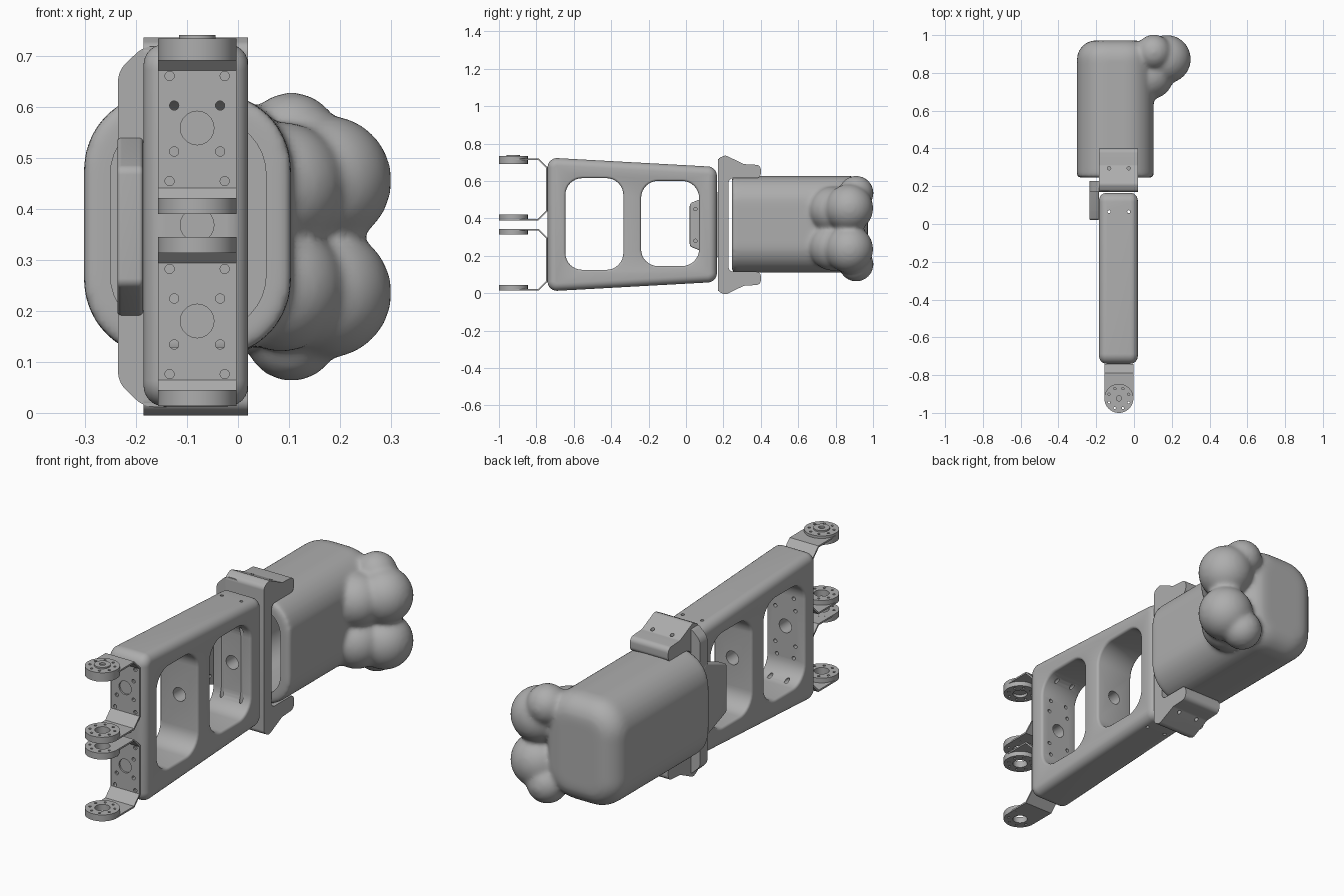
import bpy, bmesh, math
from mathutils import Vector, Matrix

if "Cube" in bpy.data.objects:
    bpy.data.objects.remove(bpy.data.objects["Cube"])

GREY = (0.42, 0.42, 0.42, 1)
mat = bpy.data.materials.new("plain_grey")
mat.use_nodes = True
mat.diffuse_color = GREY
mat.node_tree.nodes["Principled BSDF"].inputs["Base Color"].default_value = GREY

MID = -0.08      # middle of the frame in x
PIVOT = -0.923   # hinge axis in y
parts = []


def make(name, bm, keep=True):
    bmesh.ops.recalc_face_normals(bm, faces=bm.faces[:])
    mesh = bpy.data.meshes.new(name)
    bm.to_mesh(mesh)
    bm.free()
    mesh.materials.append(mat)
    ob = bpy.data.objects.new(name, mesh)
    bpy.context.collection.objects.link(ob)
    if keep:
        parts.append(ob)
    return ob


def bake(ob):
    dg = bpy.context.evaluated_depsgraph_get()
    mesh = bpy.data.meshes.new_from_object(ob.evaluated_get(dg))
    ob.modifiers.clear()
    ob.data = mesh


def cut(ob, cutter):
    mod = ob.modifiers.new("cut", 'BOOLEAN')
    mod.operation, mod.solver, mod.object = 'DIFFERENCE', 'EXACT', cutter
    bake(ob)
    bpy.data.objects.remove(cutter)


def rounded(points, r, n=8):
    """Polygon with circular corner fillets."""
    out = []
    pts = [Vector(p) for p in points]
    for i, p in enumerate(pts):
        u, v = pts[i - 1] - p, pts[(i + 1) % len(pts)] - p
        half = u.angle(v) / 2
        t = min(r / math.tan(half), 0.48 * u.length, 0.48 * v.length)
        a, b, w = p + u.normalized() * t, p + v.normalized() * t, math.sin(half)
        for k in range(n + 1):
            s = k / n
            ka, kp, kb = (1 - s) ** 2, 2 * w * s * (1 - s), s * s
            out.append((a * ka + p * kp + b * kb) / (ka + kp + kb))
    return out


def slab_mesh(points, axis, lo, hi, r, edges=(0, 0)):
    """Rounded outline pushed along x (outline in y, z) or y (outline in x, z)."""
    bm = bmesh.new()
    place = (lambda p, d: (d, p.x, p.y)) if axis == 'X' else (lambda p, d: (p.x, d, p.y))
    outline = rounded(points, r)
    rings = [[bm.verts.new(place(p, d)) for p in outline] for d in (lo, hi)]
    caps = [bm.faces.new(ring) for ring in rings]
    n = len(outline)
    for i in range(n):
        j = (i + 1) % n
        bm.faces.new((rings[0][i], rings[0][j], rings[1][j], rings[1][i]))
    bmesh.ops.recalc_face_normals(bm, faces=bm.faces[:])
    rims = [list(c.edges) for c in caps]
    for rim, width in zip(rims, edges):
        if width:
            bmesh.ops.bevel(bm, geom=rim, offset=width, segments=6, profile=0.5, affect='EDGES')
    return bm


def box(a0, a1, b0, b1):
    return [(a0, b0), (a1, b0), (a1, b1), (a0, b1)]


def add_cyl(bm, at, axis, r, depth, sides=32):
    turn = {'X': Matrix.Rotation(math.pi / 2, 4, 'Y'),
            'Y': Matrix.Rotation(math.pi / 2, 4, 'X'), 'Z': Matrix()}[axis]
    bmesh.ops.create_cone(bm, cap_ends=True, segments=sides, radius1=r, radius2=r,
                          depth=depth, matrix=Matrix.Translation(at) @ turn)


def drill(ob, holes):
    bm = bmesh.new()
    for at, axis, r, depth in holes:
        add_cyl(bm, at, axis, r, depth, 20)
    cut(ob, make("drill_cutter", bm, False))


# Screw pattern of the two front brackets
centres = (0.558, 0.18)
screws = []
for c in centres:
    for dz, dx in ((0.102, 0.054), (0.044, 0.045), (-0.046, 0.045), (-0.104, 0.054)):
        screws += [((MID + s * dx, -0.73, c + dz), 'Y', 0.009, 0.3) for s in (-1, 1)]

# Tapered frame with two windows
frame = make("frame", slab_mesh([(-0.74, 0.01), (0.165, 0.06), (0.165, 0.675), (-0.74, 0.725)],
                                'X', -0.185, 0.02, 0.05, (0.04, 0.04)))
for y0, y1, z0, z1 in ((-0.645, -0.335, 0.125, 0.615), (-0.24, 0.07, 0.145, 0.6)):
    cut(frame, make("window_cutter", slab_mesh(box(y0, y1, z0, z1), 'X', -0.4, 0.3, 0.09), False))
soft = frame.modifiers.new("soft", 'BEVEL')
soft.width, soft.segments, soft.limit_method, soft.angle_limit = 0.012, 3, 'ANGLE', math.radians(60)
bake(frame)
drill(frame, screws + [((MID, -0.3, 0.368), 'Y', 0.033, 1.0)]
      + [((MID + s * 0.052, 0.065, 0.368), 'Z', 0.008, 1.0) for s in (-1, 1)])


# Hinge discs
def horn(name, z, thick, ring=True):
    bm = bmesh.new()
    add_cyl(bm, (MID, PIVOT, z), 'Z', 0.077, thick, 48)
    ob = make(name, bm)
    holes = [((MID, PIVOT, z), 'Z', 0.034, 0.1)]
    if ring:
        for k in range(8):
            a = k * math.pi / 4 + 0.39
            holes.append(((MID + 0.056 * math.cos(a), PIVOT + 0.056 * math.sin(a), z), 'Z', 0.006, 0.1))
    drill(ob, holes)


# Front brackets: bent strips with a rounded tip and a disc at each end
for label, c, top, low in (("upper", centres[0], 0.717, 0.394), ("lower", centres[1], 0.34, 0.018)):
    path = [(PIVOT, top), (-0.79, top), (-0.745, top - 0.045),
            (-0.745, low + 0.045), (-0.79, low), (PIVOT, low)]
    bm = bmesh.new()
    rows = [[bm.verts.new((x, y, z)) for y, z in path] for x in (MID - 0.077, MID + 0.077)]
    for i in range(len(path) - 1):
        bm.faces.new((rows[0][i], rows[0][i + 1], rows[1][i + 1], rows[1][i]))
    bracket = make(label + "_bracket", bm)
    shell = bracket.modifiers.new("shell", 'SOLIDIFY')
    shell.thickness, shell.offset, shell.use_even_offset = 0.008, 0, True
    bake(bracket)
    drill(bracket, screws + [((MID, -0.745, c), 'Y', 0.033, 0.1),
                             ((MID, PIVOT, c), 'Z', 0.034, 0.5)])
    horn(label + "_bracket_top_tip", top, 0.0081)
    horn(label + "_bracket_low_tip", low, 0.0081)
    horn(label + "_top_disc", top - 0.0155, 0.023)
    horn(label + "_low_disc", low + 0.0155, 0.023)
horn("idler_disc", 0.727, 0.012)
bm = bmesh.new()
add_cyl(bm, (MID, PIVOT, 0.722), 'Z', 0.036, 0.036)
cap = make("idler_cap", bm)
drill(cap, [((MID, PIVOT, 0.74), 'Z', 0.014, 0.02)])

# C-shaped clamp, symmetric in height
half = [(0.228, 0.615), (0.40, 0.615), (0.40, 0.685), (0.31, 0.69), (0.21, 0.738), (0.17, 0.72)]
SUM = 0.73
profile = half + [(y, SUM - z) for y, z in reversed(half)]
clamp = make("clamp", slab_mesh(profile, 'X', -0.185, 0.02, 0.025))
drill(clamp, [((MID + s * 0.052, 0.295, 0.365), 'Z', 0.009, 1.0) for s in (-1, 1)])
make("clamp_side_wing", slab_mesh([(-0.1, 0.012), (-0.185, 0.012), (-0.235, 0.06), (-0.235, 0.67),
                                   (-0.185, 0.718), (-0.1, 0.718)], 'Y', 0.171, 0.227, 0.05))

# Side plate reaching forward over the rear window
plate = make("side_plate", slab_mesh([(0.02, 0.25), (0.07, 0.23), (0.2, 0.18), (0.2, 0.55),
                                      (0.07, 0.5), (0.02, 0.48)], 'X', -0.236, -0.186, 0.02, (0.008, 0.008)))
drill(plate, [((-0.19, y, z), 'X', 0.009, 0.04) for y in (0.05, 0.14) for z in (0.28, 0.45)])

# Rear housing fused with two pairs of rounded knobs
bm = slab_mesh(box(-0.302, 0.104, 0.11, 0.627), 'Y', 0.245, 0.972, 0.15, (0.012, 0.1))
for side in (-1, 1):
    for x, y, dz, r in ((0.173, 0.873, 0.11, 0.128), (0.105, 0.91, 0.19, 0.093), (0.085, 0.785, 0.1, 0.125)):
        bmesh.ops.create_icosphere(bm, subdivisions=4, radius=r,
                                   matrix=Matrix.Translation((x, y, 0.345 + side * dz)))
housing = make("rear_housing", bm)
fuse = housing.modifiers.new("fuse", 'REMESH')
fuse.mode, fuse.voxel_size = 'VOXEL', 0.011
blend = housing.modifiers.new("blend", 'SMOOTH')
blend.factor, blend.iterations = 0.5, 10
bake(housing)
cut(housing, make("socket_cutter", slab_mesh(box(-0.25, 0.055, 0.16, 0.577), 'Y', 0.1, 0.75, 0.11), False))

# Smooth shading that keeps hard edges
bpy.ops.object.select_all(action='DESELECT')
for ob in parts:
    ob.select_set(True)
bpy.context.view_layer.objects.active = parts[0]
bpy.ops.object.shade_smooth_by_angle(angle=math.radians(35))
